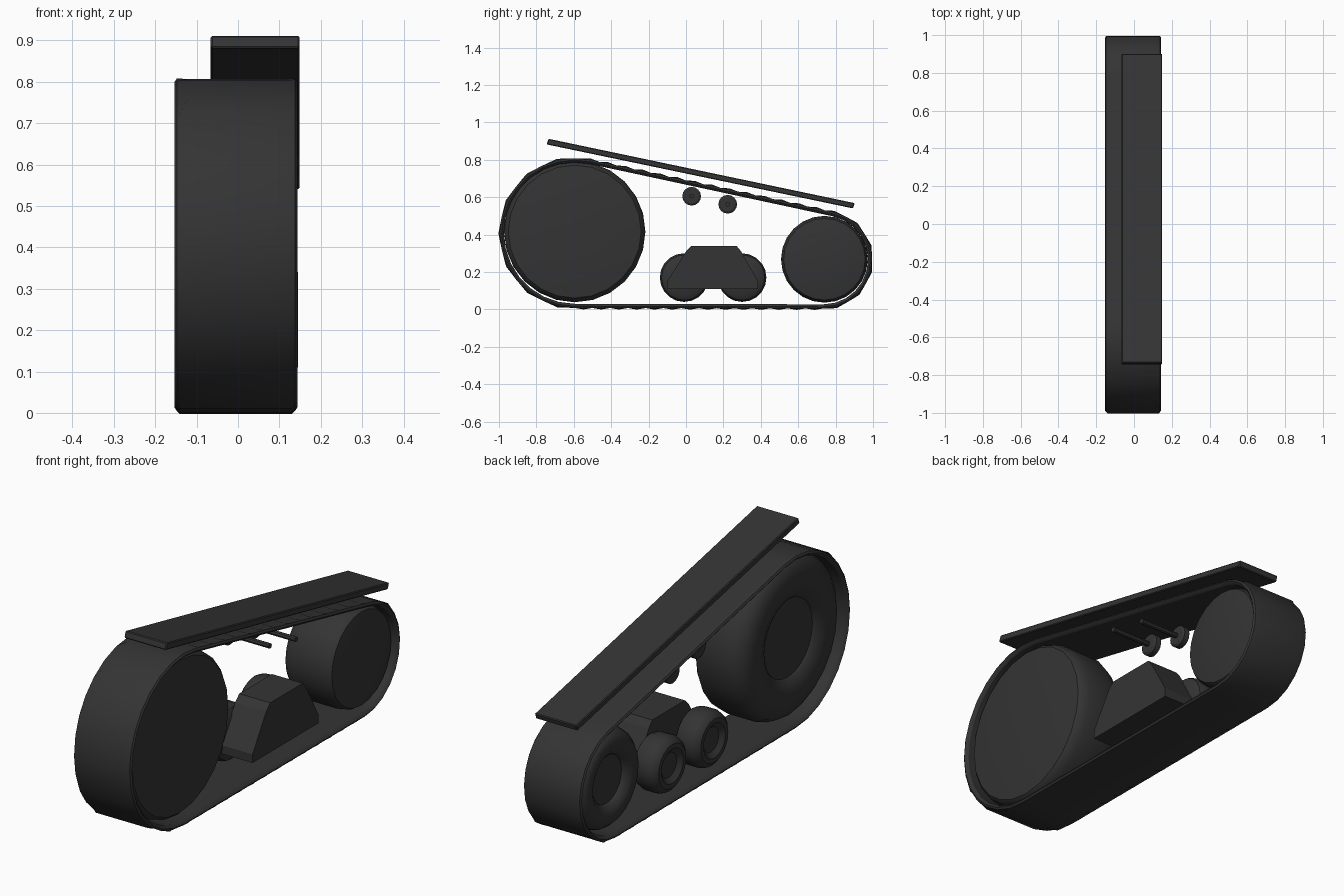
import bpy, bmesh, math
from mathutils import Vector

if "Cube" in bpy.data.objects:
    bpy.data.objects.remove(bpy.data.objects["Cube"])

mat = bpy.data.materials.new("dark_grey")
mat.diffuse_color = (0.034, 0.034, 0.034, 1)
mat.use_nodes = True
mat.node_tree.nodes["Principled BSDF"].inputs["Base Color"].default_value = mat.diffuse_color


def finish(name, bm, angle=None):
    bmesh.ops.recalc_face_normals(bm, faces=bm.faces)
    me = bpy.data.meshes.new(name)
    bm.to_mesh(me)
    bm.free()
    ob = bpy.data.objects.new(name, me)
    bpy.context.collection.objects.link(ob)
    me.materials.append(mat)
    if angle:
        bpy.ops.object.select_all(action='DESELECT')
        ob.select_set(True)
        bpy.context.view_layer.objects.active = ob
        bpy.ops.object.shade_smooth_by_angle(angle=math.radians(angle))
    return ob


def lathe(name, y, z, profile, n):
    """Turn (x, radius) points round an axle parallel to x."""
    bm = bmesh.new()
    rings = []
    for x, r in profile:
        rings.append([bm.verts.new((x, y + r * math.cos(2 * math.pi * i / n),
                                    z + r * math.sin(2 * math.pi * i / n))) for i in range(n)])
    for a, b in zip(rings, rings[1:]):
        for i in range(n):
            j = (i + 1) % n
            bm.faces.new((a[i], a[j], b[j], b[i]))
    bm.faces.new(rings[0])
    bm.faces.new(rings[-1])
    return finish(name, bm, 35)


def prism(name, outline, x0, x1, bevel=0):
    """Extrude a (y, z) outline along x."""
    bm = bmesh.new()
    f = bm.faces.new([bm.verts.new((x0, y, z)) for y, z in outline])
    g = bmesh.ops.extrude_face_region(bm, geom=[f])["geom"]
    bmesh.ops.translate(bm, vec=(x1 - x0, 0, 0), verts=[v for v in g if isinstance(v, bmesh.types.BMVert)])
    if bevel:
        bmesh.ops.bevel(bm, geom=bm.edges[:], offset=bevel, segments=1, affect='EDGES')
    return finish(name, bm)


# Belt path: hull of two circles, stored as (point, outward direction)
c1, r1 = Vector((-0.595, 0.408)), 0.405
c2, r2 = Vector((0.735, 0.265)), 0.265
d = c2 - c1
phi, b = math.atan2(d.y, d.x), math.acos((r1 - r2) / d.length)


def arc(c, r, a0, a1, n):
    out = []
    for i in range(n + 1):
        a = a0 + (a1 - a0) * i / n
        nrm = Vector((math.cos(a), math.sin(a)))
        out.append((c + nrm * r, nrm))
    return out


def straight(p, q, n):
    return [(p[0].lerp(q[0], i / n), p[1]) for i in range(1, n)]


big = arc(c1, r1, phi + b, phi + 2 * math.pi - b, 15)
small = arc(c2, r2, phi - b, phi + b, 11)
path = big + straight(big[-1], small[0], 28) + small + straight(small[-1], big[0], 28)

# Belt with shallow alternating tread lugs
bm = bmesh.new()
rings = []
for i, (p, nrm) in enumerate(path):
    low = i % 2
    half = [(0.135, -0.027), (0.143, -0.022), (0.149, -0.014),
            (0.143, -0.005), (0.112 if low else 0.135, -0.006 if low else 0.003)]
    section = half + [(-x, o) for x, o in reversed(half)]
    rings.append([bm.verts.new((x - 0.005, *(p + nrm * o))) for x, o in section])
for a, c in zip(rings, rings[1:] + rings[:1]):
    for i in range(len(a)):
        j = (i + 1) % len(a)
        bm.faces.new((a[i], a[j], c[j], c[i]))
finish("track_belt", bm, 30)


# Drive and idler wheels: tyre with recessed hub on the left, shallow dome on the right
def big_wheel(name, c, r, n):
    prof = [(-0.108, 0.48 * r), (-0.118, 0.5 * r), (-0.138, 0.62 * r), (-0.142, 0.74 * r),
            (-0.134, 0.86 * r), (-0.11, 0.95 * r), (-0.07, r), (0.07, r),
            (0.105, 0.975 * r), (0.118, 0.94 * r), (0.128, 0.7 * r), (0.134, 0.4 * r), (0.136, 0.05 * r)]
    lathe(name, c.x, c.y, prof, n)


big_wheel("large_wheel", c1 + Vector((0, 0.008)), 0.378, 24)
big_wheel("small_wheel", c2 + Vector((0.005, 0.003)), 0.232, 24)

# Road wheels
for name, y in (("front_road_wheel", -0.01), ("rear_road_wheel", 0.30)):
    r = 0.13
    lathe(name, y, 0.17, [(-0.122, 0.44 * r), (-0.128, 0.5 * r), (-0.14, 0.62 * r), (-0.14, 0.78 * r),
                          (-0.125, 0.93 * r), (-0.1, r), (-0.05, r), (-0.025, 0.93 * r), (-0.01, 0.75 * r)], 20)

# Bracket that carries the road wheels
prism("wheel_bracket", [(-0.1, 0.11), (0.385, 0.11), (0.385, 0.15), (0.295, 0.31), (0.27, 0.34),
                        (0.03, 0.34), (0.0, 0.31), (-0.1, 0.15)], -0.015, 0.145)

# Return rollers and their axles
for name, y, z in (("front_return_roller", 0.03, 0.605), ("rear_return_roller", 0.223, 0.562)):
    lathe(name, y, z, [(-0.095, 0.025), (-0.095, 0.04), (-0.088, 0.05), (-0.062, 0.05),
                       (-0.055, 0.04), (-0.055, 0.02)], 16)
    lathe(name + "_axle", y, z, [(-0.075, 0.012), (0.145, 0.012)], 8)

# Sloping fender plate
prism("fender_plate", [(-0.745, 0.882), (0.893, 0.54), (0.902, 0.568), (-0.735, 0.912)], -0.066, 0.149, 0.004)
